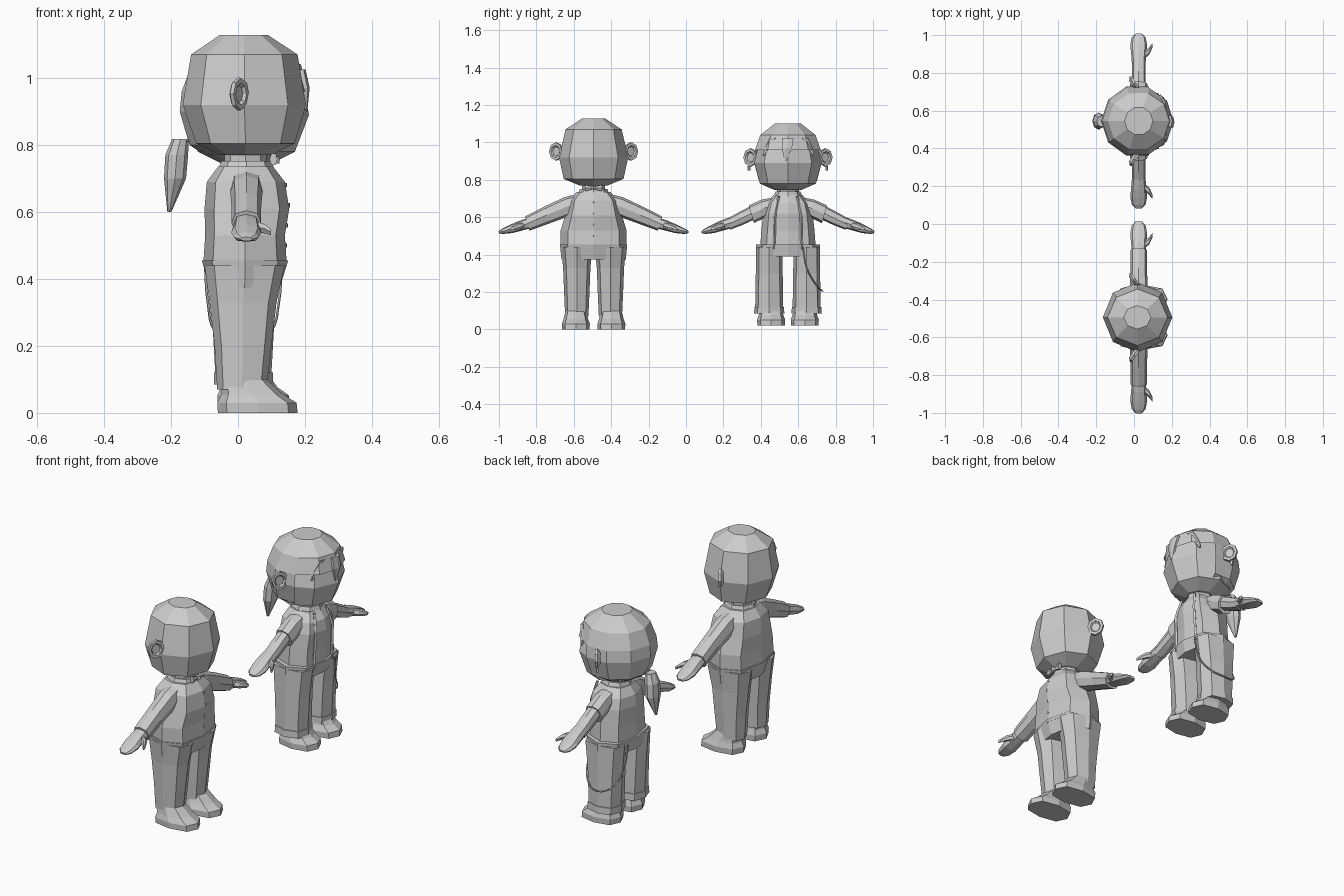
import bpy, bmesh, math
from mathutils import Vector

grey = bpy.data.materials.new("light_grey")
grey.diffuse_color = (0.6, 0.6, 0.6, 1)
X, Y, Z = Vector((1, 0, 0)), Vector((0, 1, 0)), Vector((0, 0, 1))


def loft(name, rings, n=8, e=1.0, drop=None):
    """Skin rings given as (centre, u, v); e below 1 squares the section."""
    bm = bmesh.new()
    loops = []
    for c, u, v in rings:
        loop = []
        for i in range(n):
            a = 2 * math.pi * i / n
            k, s = math.cos(a), math.sin(a)
            k = math.copysign(abs(k) ** e, k) if abs(k) > 1e-6 else 0
            s = math.copysign(abs(s) ** e, s) if abs(s) > 1e-6 else 0
            loop.append(bm.verts.new(Vector(c) + u * k + v * s))
        loops.append(loop)
    for a, b in zip(loops, loops[1:]):
        for i in range(n):
            j = (i + 1) % n
            bm.faces.new((a[i], a[j], b[j], b[i]))
    bm.faces.new(loops[0][::-1])
    bm.faces.new(loops[-1])
    bmesh.ops.recalc_face_normals(bm, faces=bm.faces)
    if drop:
        bmesh.ops.delete(bm, geom=[f for f in bm.faces if drop(f.calc_center_median())],
                         context='FACES')
    me = bpy.data.meshes.new(name)
    bm.to_mesh(me)
    bm.free()
    me.materials.append(grey)
    ob = bpy.data.objects.new(name, me)
    bpy.context.collection.objects.link(ob)
    return ob


def stack(name, cy, rows, n=8, e=1.0, drop=None):
    """Upright loft from rows of (z, back x, front x, y half width)."""
    return loft(name, [(((a + b) / 2, cy, z), X * ((b - a) / 2), Y * r)
                       for z, a, b, r in rows], n, e, drop)


def arm(name, cy, side, rows, s, dz):
    """Sideways loft from rows of (y offset, z, x half width, z half height)."""
    return loft(name, [((0.025, cy + side * s * y, z + dz), X * rx,
                        (Z + Y * side * 0.3) * rz) for y, z, rx, rz in rows], 8, 0.8)


def ear(cy, side, r, x, z):
    u, nrm = Vector((-0.024, 0.036 * side, 0)), Vector((0.8, 0.55 * side, 0))
    c = Vector((x, cy + side * (r + 0.028), z))
    loft("ear", [(c - nrm * 0.014, u * 0.6, Z * 0.03), (c, u, Z * 0.05),
                 (c + nrm * 0.012, u * 0.95, Z * 0.048),
                 (c + nrm * 0.012, u * 0.65, Z * 0.033),
                 (c + nrm * 0.003, u * 0.5, Z * 0.025)], 8)


def hand(cy, side, s, dz):
    arm("hand", cy, side, [(0.33, 0.573, 0.036, 0.028), (0.39, 0.555, 0.04, 0.026),
                           (0.44, 0.538, 0.045, 0.022), (0.485, 0.525, 0.037, 0.014),
                           (0.507, 0.519, 0.018, 0.006)], s, dz)
    y = cy + side * s * 0.38
    loft("thumb", [((0.05, y, 0.556 + dz), Y * 0.02, Z * 0.018),
                   ((0.08, y + side * 0.025, 0.55 + dz), Y * 0.02, Z * 0.016),
                   ((0.098, y + side * 0.055, 0.54 + dz), Y * 0.012, Z * 0.01)], 6)


def foot(cy, z, k):
    stack("foot", cy, [(z, -0.06, 0.178 * k, 0.073), (z + 0.03, -0.062, 0.175 * k, 0.075),
                       (z + 0.055, -0.05, 0.135 * k, 0.066),
                       (z + 0.1, -0.045, 0.085, 0.055)], 8, 0.75)


def box(name, c, hx, hy, hz):
    c = Vector(c)
    loft(name, [(c - Z * hz, X * hx, Y * hy), (c + Z * hz, X * hx, Y * hy)], 4)


# ---------- first figure ----------
A = -0.494
stack("head", A, [(0.77, -0.055, 0.1, 0.075), (0.805, -0.125, 0.17, 0.16),
                  (0.92, -0.165, 0.203, 0.185), (1.07, -0.14, 0.178, 0.15),
                  (1.128, -0.055, 0.09, 0.062)], 8)
stack("neck", A, [(0.70, -0.04, 0.085, 0.062), (0.79, -0.04, 0.085, 0.062)])
stack("collar", A, [(0.725, -0.06, 0.11, 0.085), (0.752, -0.05, 0.1, 0.072)])
stack("shirt", A, [(0.44, -0.104, 0.146, 0.176), (0.53, -0.098, 0.14, 0.176),
                   (0.61, -0.1, 0.153, 0.152), (0.69, -0.093, 0.14, 0.132),
                   (0.735, -0.06, 0.105, 0.09)], 8, 0.75)
stack("trouser_top", A, [(0.375, -0.085, 0.125, 0.172), (0.455, -0.108, 0.15, 0.18)], 8, 0.75)
for s in (-1, 1):
    stack("trouser_leg", A + s * 0.09,
          [(0.07, -0.062, 0.085, 0.062), (0.2, -0.07, 0.1, 0.068),
           (0.33, -0.085, 0.115, 0.073), (0.44, -0.1, 0.14, 0.084)], 8, 0.8)
    foot(A + s * 0.095, 0.0, 1.0)
    arm("sleeve", A, s, [(0.07, 0.683, 0.046, 0.042), (0.14, 0.658, 0.048, 0.05),
                         (0.25, 0.612, 0.044, 0.045), (0.355, 0.566, 0.044, 0.038)], 1, 0)
    hand(A, s, 1, 0)
    ear(A, s, 0.17, 0.0, 0.952)
    # bow tie wings
    loft("bow_wing", [((0.108, A + s * 0.008, 0.755), X * 0.008, Z * 0.008),
                      ((0.106, A + s * 0.045, 0.757), X * 0.012, Z * 0.02)], 6)
box("bow_knot", (0.11, A, 0.755), 0.014, 0.014, 0.01)
for z, x in ((0.5, 0.143), (0.56, 0.146), (0.62, 0.152), (0.68, 0.142)):
    box("button", (x, A, z), 0.004, 0.006, 0.006)

# ---------- second figure ----------
B = 0.545
stack("head", B, [(0.745, -0.05, 0.1, 0.07), (0.78, -0.12, 0.17, 0.15),
                  (0.89, -0.155, 0.212, 0.18), (1.03, -0.135, 0.185, 0.145),
                  (1.085, -0.05, 0.095, 0.06)], 8)
# hair cap, open over the face
stack("hair", B, [(0.77, -0.1, 0.14, 0.12), (0.8, -0.145, 0.17, 0.165),
                  (0.9, -0.174, 0.213, 0.192), (0.96, -0.168, 0.21, 0.185),
                  (1.04, -0.138, 0.188, 0.155), (1.1, -0.05, 0.1, 0.075)], 10,
      drop=lambda c: c.z < 0.78 or (c.x > 0.05 and c.z < 0.98))
# fringe locks
for y0, y1, z1, w in ((0.0, -0.012, 0.9, 0.035), (-0.07, -0.13, 0.93, 0.03),
                      (0.08, 0.135, 0.93, 0.03)):
    x0, x1 = 0.19 - abs(y0) * 0.4, 0.208 - abs(y1) * 0.5
    loft("fringe_lock", [((x0, B + y0, 1.025), X * 0.012, Y * w),
                         ((x1, B + (y0 + y1) / 2, 0.97), X * 0.012, Y * w * 0.9),
                         ((x1, B + y1, z1), X * 0.005, Y * 0.006)], 6)
# ponytail
loft("ponytail", [((-0.14, B, 0.81), X * 0.02, Y * 0.015),
                  ((-0.172, B, 0.818), X * 0.025, Y * 0.03),
                  ((-0.183, B, 0.77), X * 0.034, Y * 0.043),
                  ((-0.188, B, 0.70), X * 0.033, Y * 0.045),
                  ((-0.205, B, 0.60), X * 0.006, Y * 0.006)], 8)
stack("neck", B, [(0.68, -0.04, 0.085, 0.058), (0.76, -0.04, 0.085, 0.058)])
stack("collar", B, [(0.71, -0.055, 0.105, 0.078), (0.738, -0.048, 0.097, 0.066)])
stack("shirt", B, [(0.42, -0.09, 0.13, 0.15), (0.53, -0.085, 0.128, 0.142),
                   (0.62, -0.088, 0.138, 0.132), (0.675, -0.082, 0.13, 0.115),
                   (0.718, -0.055, 0.1, 0.078)], 8, 0.75)
stack("trouser_top", B, [(0.39, -0.09, 0.125, 0.17), (0.455, -0.098, 0.138, 0.172)], 8, 0.75)
for s in (-1, 1):
    stack("wide_leg", B + s * 0.1,
          [(0.085, -0.072, 0.105, 0.081), (0.12, -0.072, 0.105, 0.079),
           (0.121, -0.068, 0.1, 0.075), (0.3, -0.078, 0.11, 0.072),
           (0.44, -0.09, 0.128, 0.07)], 8, 0.75)
    foot(B + s * 0.09, 0.022, 0.87)
    arm("short_sleeve", B, s, [(0.06, 0.685, 0.044, 0.036), (0.14, 0.66, 0.047, 0.046),
                               (0.215, 0.628, 0.046, 0.047)], 0.91, -0.012)
    arm("forearm", B, s, [(0.19, 0.638, 0.036, 0.036), (0.28, 0.598, 0.036, 0.034),
                          (0.35, 0.568, 0.036, 0.029)], 0.91, -0.006)
    hand(B, s, 0.91, 0.0)
    ear(B, s, 0.17, 0.0, 0.92)
    box("earring", (-0.005, B + s * 0.208, 0.862), 0.007, 0.007, 0.012)
    # jacket front edge
    loft("jacket_edge", [((0.116, B + s * 0.075, 0.43), X * 0.008, Y * 0.008),
                         ((0.126, B + s * 0.07, 0.62), X * 0.008, Y * 0.008),
                         ((0.104, B + s * 0.05, 0.715), X * 0.008, Y * 0.008)], 4)

# hanging strap looping round the outer leg
cu = bpy.data.curves.new("hanging_strap", 'CURVE')
cu.dimensions = '3D'
cu.bevel_depth = 0.004
cu.bevel_resolution = 0
cu.resolution_u = 4
pts = [(0.13, 0.08, 0.44), (0.122, 0.1, 0.33), (0.095, 0.15, 0.24), (0.015, 0.186, 0.205),
       (-0.065, 0.15, 0.24), (-0.09, 0.1, 0.33), (-0.098, 0.08, 0.44)]
sp = cu.splines.new('BEZIER')
sp.bezier_points.add(len(pts) - 1)
for p, (x, y, z) in zip(sp.bezier_points, pts):
    p.co = (x, B + y, z)
    p.handle_left_type = p.handle_right_type = 'AUTO'
cu.materials.append(grey)
bpy.context.collection.objects.link(bpy.data.objects.new("hanging_strap", cu))
